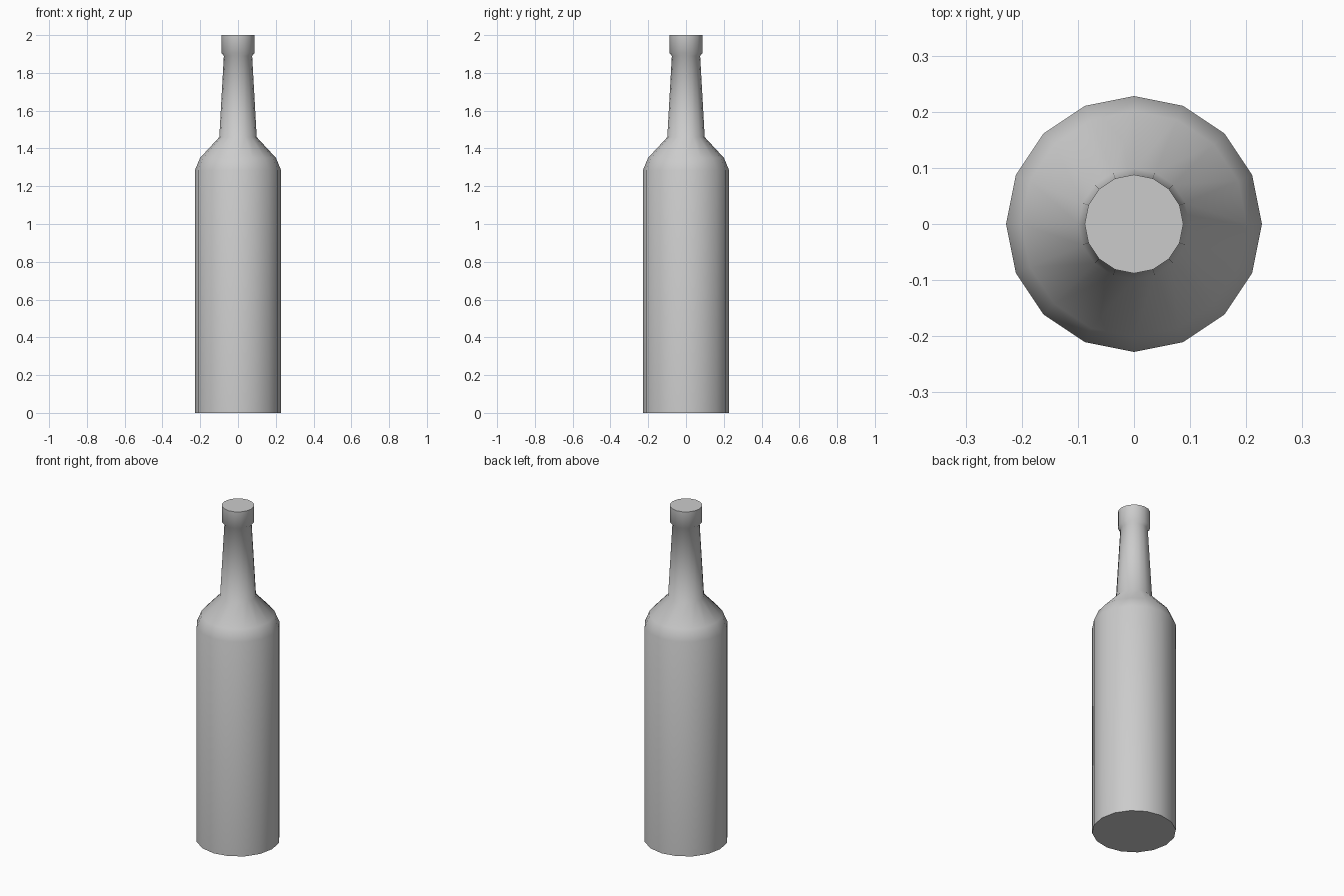
import bpy, bmesh, math

cube = bpy.data.objects.get("Cube")
if cube:
    bpy.data.objects.remove(cube, do_unlink=True)

SIDES = 16

# Single plain grey
grey = bpy.data.materials.new("plain_grey")
grey.use_nodes = True
colour = (0.6, 0.6, 0.6, 1)
grey.diffuse_color = colour
grey.node_tree.nodes["Principled BSDF"].inputs["Base Color"].default_value = colour

# Bottle profile (radius, height): body, shoulder, neck, lip
profile = [(0.228, 0), (0.228, 1.285), (0.201, 1.35), (0.099, 1.46),
           (0.075, 1.89), (0.088, 1.905), (0.088, 2.0)]

bm = bmesh.new()
rings = []
for radius, z in profile:
    ring = []
    for i in range(SIDES):
        a = math.tau * i / SIDES
        ring.append(bm.verts.new((radius * math.cos(a), radius * math.sin(a), z)))
    rings.append(ring)

# Walls between neighbouring rings
for low, high in zip(rings, rings[1:]):
    for i in range(SIDES):
        j = (i + 1) % SIDES
        bm.faces.new((low[i], low[j], high[j], high[i]))

# Flat base and flat top
bm.faces.new(rings[0][::-1])
bm.faces.new(rings[-1])

mesh = bpy.data.meshes.new("bottle")
bm.to_mesh(mesh)
bm.free()
mesh.materials.append(grey)
bottle = bpy.data.objects.new("bottle", mesh)
bpy.context.collection.objects.link(bottle)

# Smooth walls with sharp rims
bpy.ops.object.select_all(action='DESELECT')
bottle.select_set(True)
bpy.context.view_layer.objects.active = bottle
bpy.ops.object.shade_smooth_by_angle(angle=math.radians(75))
